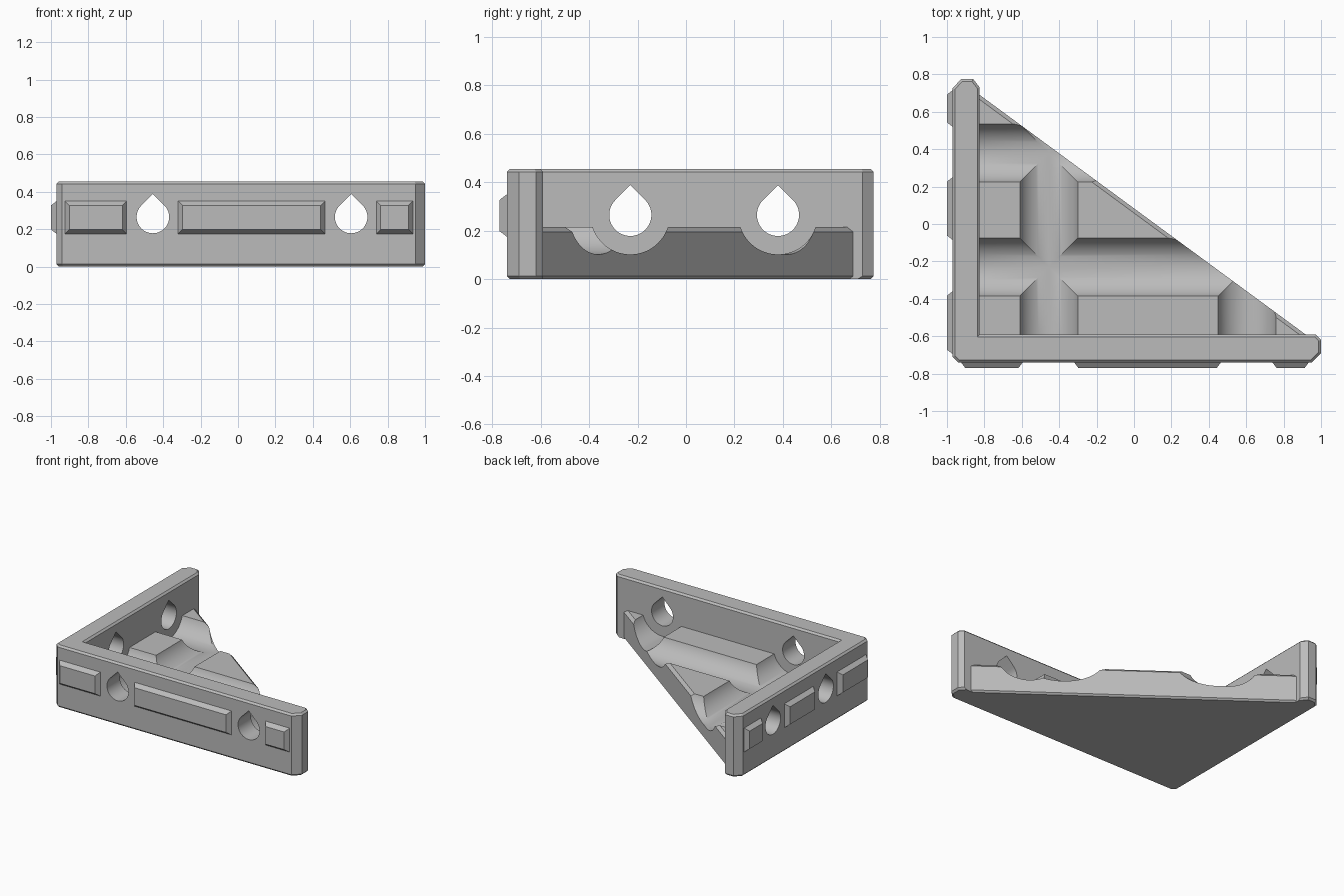
import bpy, bmesh, math
from mathutils import Vector, Matrix

cube = bpy.data.objects.get("Cube")
if cube:
    bpy.data.objects.remove(cube, do_unlink=True)

grey = bpy.data.materials.new("mid_grey")
grey.use_nodes = True
colour = (0.5, 0.5, 0.5, 1)
grey.diffuse_color = colour
grey.node_tree.nodes["Principled BSDF"].inputs["Base Color"].default_value = colour

HEIGHT, FLOOR, HOLE_Z = 0.455, 0.215, 0.265
INNER_X, INNER_Y = -0.825, -0.59      # inner faces of the two walls
HOLES_X = (-0.455, 0.605)             # holes through the front wall
HOLES_Y = (-0.23, 0.38)               # holes through the side wall


def finish(bm, name):
    bmesh.ops.recalc_face_normals(bm, faces=bm.faces)
    mesh = bpy.data.meshes.new(name)
    bm.to_mesh(mesh)
    bm.free()
    mesh.materials.append(grey)
    obj = bpy.data.objects.new(name, mesh)
    bpy.context.collection.objects.link(obj)
    return obj


def prism(points, depth):
    """Extrude a flat outline upwards from z = 0."""
    bm = bmesh.new()
    face = bm.faces.new([bm.verts.new((x, y, 0)) for x, y in points])
    new = bmesh.ops.extrude_face_region(bm, geom=[face])["geom"]
    bmesh.ops.translate(bm, vec=(0, 0, depth),
                        verts=[v for v in new if isinstance(v, bmesh.types.BMVert)])
    return bm


def bevel(bm, rule, offset):
    edges = [e for e in bm.edges if rule((e.verts[0].co + e.verts[1].co) / 2,
                                         e.verts[0].co - e.verts[1].co)]
    bmesh.ops.bevel(bm, geom=edges, offset=offset, segments=1, affect='EDGES')


def boolean(target, tool, operation):
    mod = target.modifiers.new("cut", 'BOOLEAN')
    mod.operation, mod.object, mod.solver = operation, tool, 'EXACT'
    bpy.context.view_layer.objects.active = target
    bpy.ops.object.modifier_apply(modifier=mod.name)
    bpy.data.objects.remove(tool, do_unlink=True)


def cutter(outline, start, length, along_x, centre):
    """Horizontal prism whose outline is (sideways, up) around the hole axis."""
    bm = prism(outline, length)
    if along_x:
        axes = (Vector((0, 1, 0)), Vector((0, 0, 1)), Vector((1, 0, 0)))
        origin = Vector((start, centre, HOLE_Z))
    else:
        axes = (Vector((1, 0, 0)), Vector((0, 0, 1)), Vector((0, 1, 0)))
        origin = Vector((centre, start, HOLE_Z))
    for v in bm.verts:
        v.co = origin + axes[0] * v.co.x + axes[1] * v.co.y + axes[2] * v.co.z
    obj = finish(bm, "cutter")
    obj.hide_render = True
    return obj


def arc(radius, first, last, steps):
    angles = [math.radians(first + (last - first) * i / steps) for i in range(steps + 1)]
    return [(radius * math.cos(a), radius * math.sin(a)) for a in angles]


# L-shaped walls with clipped corners
outline = [(-0.94, -0.74), (0.95, -0.74), (1, -0.69), (1, -0.62), (0.97, INNER_Y),
           (INNER_X, INNER_Y), (INNER_X, 0.73), (-0.86, 0.775), (-0.925, 0.775),
           (-0.97, 0.725), (-0.97, -0.71)]
bm = prism(outline, HEIGHT)


def rim(mid, span):
    inner = abs(mid.x - INNER_X) < 0.001 or abs(mid.y - INNER_Y) < 0.001
    return abs(span.z) < 0.001 and not (inner and mid.z < 0.1)


bevel(bm, rim, 0.013)
bracket = finish(bm, "bracket_body")

# Triangular floor, chamfered along its slanted edge
SLOPE = -0.735


def slant(x):
    return 0.69 + (x - INNER_X) * SLOPE


bm = prism([(-0.9, -0.67), (0.95, -0.67), (0.95, slant(0.95)),
            (-0.85, slant(-0.85)), (-0.9, slant(-0.85))], FLOOR)
bevel(bm, lambda m, s: abs(s.x) > 1 and abs(s.y) > 1 and m.z > 0.1, 0.02)
bevel(bm, lambda m, s: abs(s.x) > 1 and abs(s.y) > 1 and m.z < 0.1, 0.012)
floor = finish(bm, "floor")

# Round channels in the floor, in line with each hole
channel = arc(0.163, 0, 360, 72)[:-1]
for y in HOLES_Y:
    boolean(floor, cutter(channel, -0.86, 2.2, True, y), 'DIFFERENCE')
for x in HOLES_X:
    boolean(floor, cutter(channel, -0.63, 1.8, False, x), 'DIFFERENCE')
boolean(bracket, floor, 'UNION')

# Teardrop holes through the walls
R = 0.087
teardrop = arc(R, 135, 405, 48) + [(0, R * math.sqrt(2))]
for y in HOLES_Y:
    boolean(bracket, cutter(teardrop, -1.1, 0.3, True, y), 'DIFFERENCE')
for x in HOLES_X:
    boolean(bracket, cutter(teardrop, -0.85, 0.29, False, x), 'DIFFERENCE')


# Raised pads with sloping sides on the outer faces
def pad(name, low, high, on_front):
    bm = bmesh.new()
    bmesh.ops.create_cube(bm, size=1)
    for v in bm.verts:
        outer = v.co.y < 0
        inset = 0.023 if outer else 0
        along = high - inset if v.co.x > 0 else low + inset
        up = 0.35 - inset if v.co.z > 0 else 0.175 + inset
        if on_front:
            v.co = (along, -0.77 if outer else -0.74, up)
        else:
            v.co = (-1 if outer else -0.97, along, up)
    return finish(bm, name)


spans_x = [(-0.925, -0.595), (-0.32, 0.465), (0.74, 0.935)]
spans_y = [(-0.695, -0.36), (-0.085, 0.25), (0.52, 0.715)]
for i in range(3):
    pad(f"front_pad_{i + 1}", *spans_x[i], True)
    pad(f"side_pad_{i + 1}", *spans_y[i], False)

# Smooth the round surfaces, keep the corners crisp
bpy.ops.object.select_all(action='DESELECT')
bracket.select_set(True)
bpy.context.view_layer.objects.active = bracket
bpy.ops.object.shade_smooth_by_angle(angle=math.radians(25))
